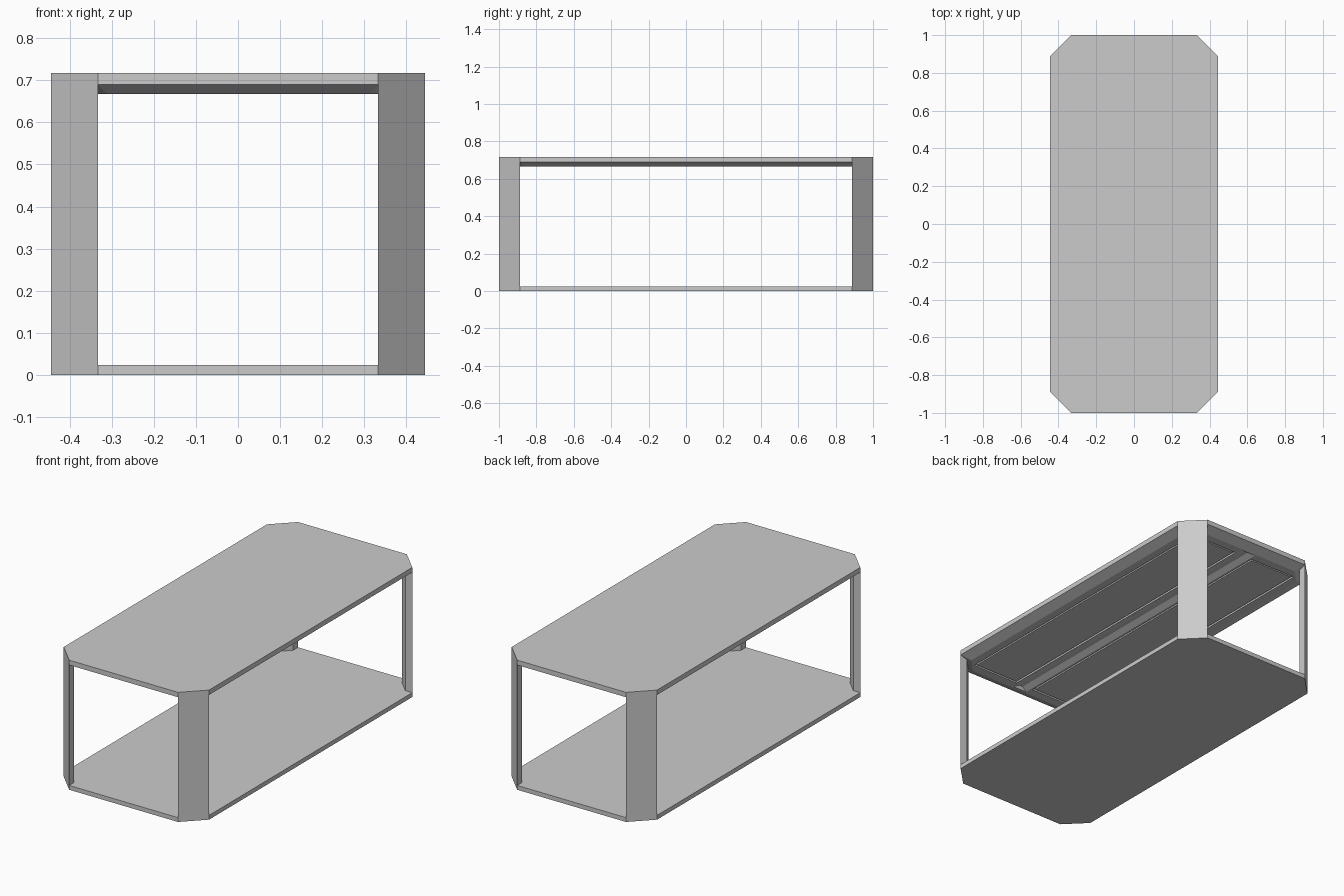
import bpy

if "Cube" in bpy.data.objects:
    bpy.data.objects.remove(bpy.data.objects["Cube"])

W, L, C = 0.445, 1.0, 0.112       # half width, half length, corner cut
H, PLATE = 0.717, 0.024           # total height, plate thickness
LIP = 0.69                        # underside of the top edge
LOW = 0.667                       # lowest level of the top's underframe


def octagon(w, l, c):
    return [(w - c, -l), (w, -l + c), (w, l - c), (w - c, l),
            (-w + c, l), (-w, l - c), (-w, -l + c), (-w + c, -l)]


def rectangle(x0, x1, y):
    return [(x0, -y), (x1, -y), (x1, y), (x0, y)]


def inset_octagon(d):
    return octagon(W - d, L - d, C - 0.586 * d)


def stack(name, rings):
    """Solid through a list of (outline, z) rings, capped at both ends."""
    n = len(rings[0][0])
    verts = [(x, y, z) for pts, z in rings for x, y in pts]
    faces = [tuple(range(n))[::-1],
             tuple(range(n * (len(rings) - 1), n * len(rings)))]
    for k in range(len(rings) - 1):
        for i in range(n):
            j = (i + 1) % n
            faces.append((k * n + i, k * n + j,
                          (k + 1) * n + j, (k + 1) * n + i))
    mesh = bpy.data.meshes.new(name)
    mesh.from_pydata(verts, [], faces)
    obj = bpy.data.objects.new(name, mesh)
    bpy.context.collection.objects.link(obj)
    return obj


# Base plate
stack("base_plate", [(inset_octagon(0), 0), (inset_octagon(0), PLATE)])

# Top with bevelled underside, then a shallow recess cut into it
top = stack("table_top", [(inset_octagon(0.055), LOW),
                          (inset_octagon(0), LIP), (inset_octagon(0), H)])
cutters = []
for i, s in enumerate((-1, 1)):
    xs = sorted((s * 0.055, s * 0.345))
    cutter = stack("recess_cutter", [(rectangle(*xs, 0.895), LOW - 0.02),
                                     (rectangle(*xs, 0.895), LOW + 0.01)])
    cutter.hide_render = True
    cutter.hide_viewport = True
    cutters.append(cutter)
    # Long flat panel sitting inside each recess
    xs = sorted((s * 0.065, s * 0.335))
    stack("underside_panel", [(rectangle(*xs, 0.885), LOW + 0.001),
                              (rectangle(*xs, 0.885), LOW + 0.015)])

# Shallow V groove between the panels
groove = stack("groove_cutter", [(rectangle(-0.045, 0.045, 0.935), LOW - 0.001),
                                 (rectangle(-0.012, 0.012, 0.925), LOW + 0.016)])
groove.hide_render = True
groove.hide_viewport = True
for cutter in cutters + [groove]:
    mod = top.modifiers.new("cut", "BOOLEAN")
    mod.operation = "DIFFERENCE"
    mod.solver = "EXACT"
    mod.object = cutter

# Corner posts: slabs along the cut corners, mirrored to all four
T = 0.043
profile = [(W - C, -L), (W, -L + C), (W - T, -L + C), (W - C, -L + T)]
for sx in (-1, 1):
    for sy in (-1, 1):
        pts = [(sx * x, sy * y) for x, y in profile]
        if sx * sy < 0:
            pts.reverse()
        name = ("front" if sy > 0 else "back") + ("_right" if sx > 0 else "_left") + "_post"
        post = stack(name, [(pts, PLATE), (pts, LIP)])
        # Consistent outward winding
        if sum(a[0] * b[1] - b[0] * a[1]
               for a, b in zip(pts, pts[1:] + pts[:1])) < 0:
            post.data.flip_normals()
